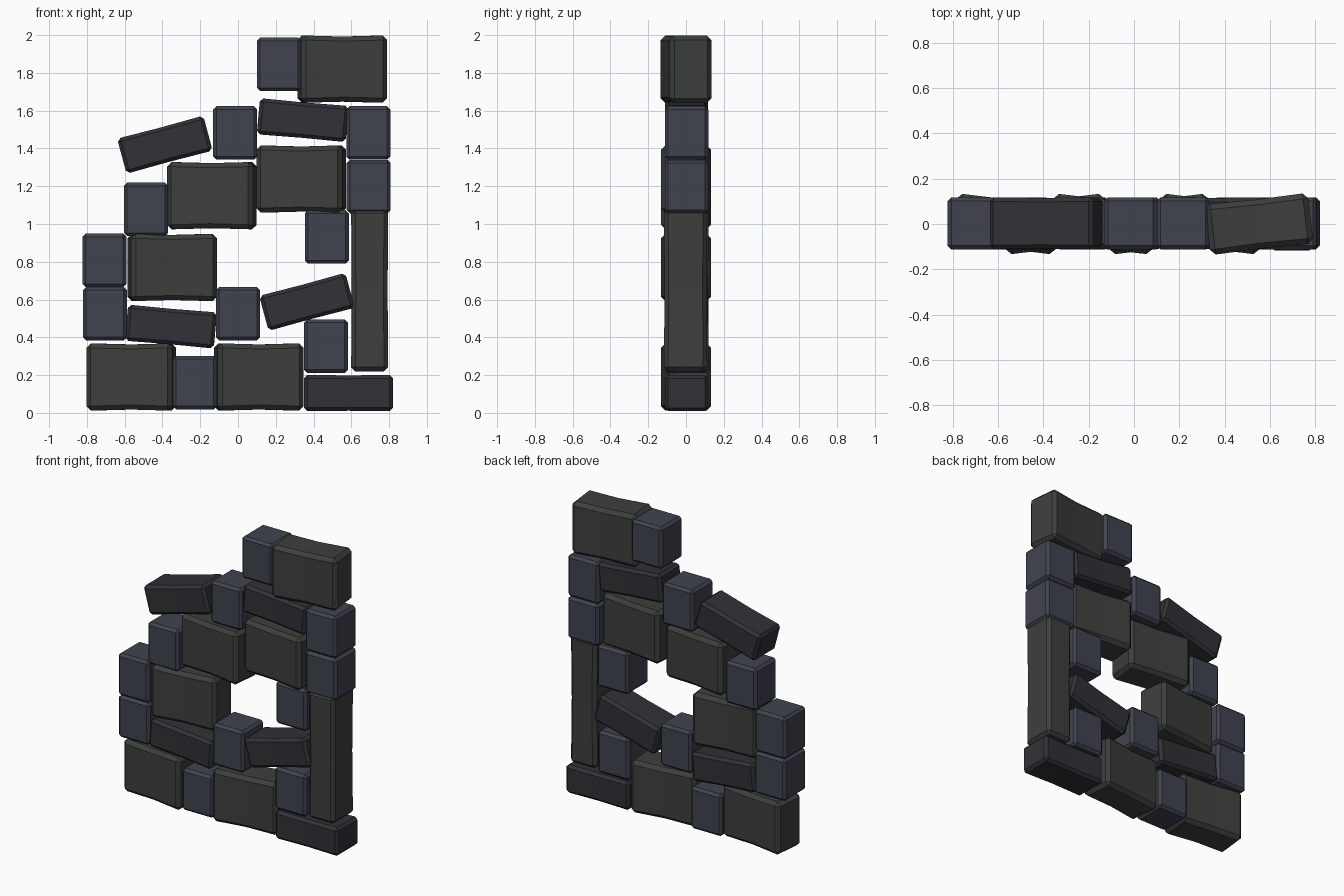
import bpy, bmesh, math
from mathutils import Vector, Matrix

if "Cube" in bpy.data.objects:
    bpy.data.objects.remove(bpy.data.objects["Cube"])


def material(name, rgb):
    m = bpy.data.materials.new(name)
    m.diffuse_color = (*rgb, 1)
    m.use_nodes = True
    m.node_tree.nodes["Principled BSDF"].inputs["Base Color"].default_value = m.diffuse_color
    return m


GREEN = material("green_stone", (0.046, 0.050, 0.046))
BLUE = material("blue_stone", (0.051, 0.057, 0.078))
DARK = material("dark_stone", (0.031, 0.031, 0.038))


def stone(name, center, size, mat, yaw=0, tilt=0, waist=1.0, bevel=0.02):
    """Chamfered block; waist pinches the middle of its long axis."""
    bm = bmesh.new()
    bmesh.ops.create_cube(bm, size=1)
    axis = 2 if size[2] > size[0] * 1.5 else 0
    if waist != 1.0:
        long_edges = [e for e in bm.edges
                      if abs(e.verts[0].co[axis] - e.verts[1].co[axis]) > 0.5]
        bmesh.ops.subdivide_edges(bm, edges=long_edges, cuts=1)
        for v in bm.verts:
            if abs(v.co[axis]) < 0.1:
                for k in range(3):
                    if k != axis:
                        v.co[k] *= waist
    for v in bm.verts:
        v.co = Vector(c * s for c, s in zip(v.co, size))
    sharp = [e for e in bm.edges if e.calc_face_angle(0) > math.radians(45)]
    bmesh.ops.bevel(bm, geom=sharp, offset=bevel, offset_type='OFFSET',
                    segments=1, profile=0.5, affect='EDGES')
    rot = Matrix.Rotation(math.radians(yaw), 4, 'Z') @ \
        Matrix.Rotation(math.radians(-tilt), 4, 'Y')
    bm.transform(Matrix.Translation(center) @ rot)
    bmesh.ops.recalc_face_normals(bm, faces=bm.faces)
    me = bpy.data.meshes.new(name)
    bm.to_mesh(me)
    bm.free()
    me.materials.append(mat)
    ob = bpy.data.objects.new(name, me)
    bpy.context.collection.objects.link(ob)
    return ob


# Large blocks: x, z, yaw
for i, (x, z, yaw) in enumerate([
        (-0.565, 0.19, -6), (0.11, 0.19, 6), (-0.348, 0.77, 6),
        (-0.138, 1.15, -6), (0.335, 1.238, -6), (0.552, 1.82, 6.5)]):
    stone(f"large_block_{i + 1}", (x, 0, z), (0.458, 0.225, 0.357), GREEN,
          yaw=yaw, waist=0.965, bevel=0.024)

# Upright jamb block
stone("upright_block", (0.697, -0.002, 0.65), (0.196, 0.23, 0.86), GREEN,
      waist=0.97, bevel=0.022)

# Small cubes: x, z
for i, (x, z) in enumerate([
        (-0.228, 0.16), (-0.705, 0.525), (-0.707, 0.808), (-0.487, 1.078),
        (0.0, 0.525), (0.465, 0.353), (0.47, 0.932), (0.692, 1.198),
        (0.69, 1.482), (-0.015, 1.482), (0.217, 1.845)]):
    stone(f"small_block_{i + 1}", (x, 0.003, z), (0.233, 0.23, 0.283), BLUE,
          bevel=0.017)

# Flat slabs: x, z, tilt
for i, (x, z, tilt) in enumerate([
        (0.585, 0.105, 0), (-0.355, 0.457, -5), (0.365, 0.588, 15),
        (-0.387, 1.42, 15), (0.343, 1.55, -5)]):
    stone(f"flat_slab_{i + 1}", (x, 0.003, z), (0.472, 0.23, 0.192), DARK,
          tilt=tilt, waist=0.975, bevel=0.018)
